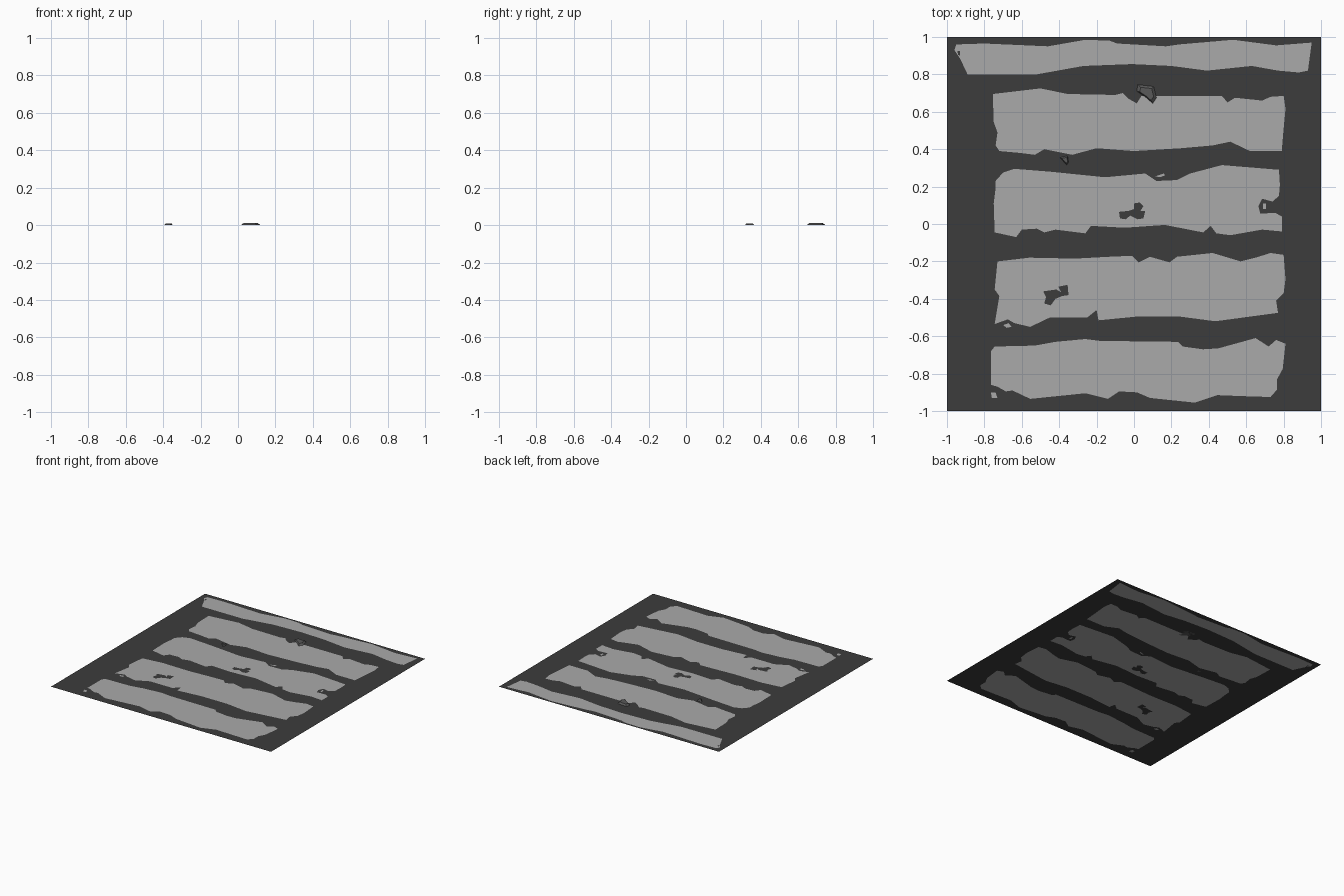
import bpy, bmesh
from mathutils import Vector
from mathutils.geometry import delaunay_2d_cdt


def material(name, v):
    m = bpy.data.materials.new(name)
    m.diffuse_color = (v, v, v, 1)
    return m


asphalt = material("dark asphalt", 0.045)
paint = material("worn white paint", 0.40)
stone = material("grey stone", 0.10)

# Painted stripe outlines, clockwise from the left end of the far edge
stripe_1 = [(-.95, .96), (-.8, .965), (-.46, .95), (-.26, .985), (-.13, .98), (-.09, .965),
            (.17, .95), (.24, .96), (.53, .985), (.76, .955), (.95, .97), (.93, .82), (.88, .81),
            (.77, .82), (.63, .845), (.39, .82), (.2, .845), (-.01, .855), (-.27, .845),
            (-.52, .80), (-.89, .80), (-.93, .885), (-.96, .93)]
stripe_2 = [(-.755, .695), (-.5, .725), (-.355, .695), (-.1, .69), (-.06, .70), (-.03, .67),
            (.015, .645), (.04, .685), (.47, .685), (.5, .65), (.54, .675), (.685, .66),
            (.73, .68), (.80, .685), (.81, .615), (.80, .51), (.79, .39), (.62, .39), (.515, .44),
            (.42, .42), (.25, .405), (0, .39), (-.2, .405), (-.33, .37), (-.48, .40),
            (-.53, .37), (-.61, .38), (-.72, .39), (-.74, .42), (-.73, .49), (-.75, .545)]
stripe_3 = [(-.74, .23), (-.70, .275), (-.64, .295), (-.45, .28), (-.155, .25), (.06, .27),
            (.12, .23), (.23, .235), (.3, .27), (.47, .315), (.775, .29), (.78, .21),
            (.775, .15), (.74, .12), (.685, .135), (.665, .095), (.675, .055), (.755, .06),
            (.79, .04), (.79, -.04), (.685, -.03), (.515, -.06), (.44, -.05), (.41, -.01),
            (.37, -.045), (.165, -.005), (-.05, -.02), (-.23, -.01), (-.26, -.05),
            (-.42, -.03), (-.48, -.045), (-.52, -.025), (-.60, -.03), (-.63, -.07),
            (-.745, -.045), (-.75, .11), (-.74, .19)]
stripe_4 = [(-.73, -.2), (-.56, -.18), (-.315, -.185), (-.13, -.175), (-.01, -.17),
            (.025, -.205), (.085, -.175), (.19, -.205), (.23, -.175), (.42, -.155),
            (.57, -.2), (.65, -.18), (.73, -.155), (.8, -.165), (.81, -.295), (.80, -.37),
            (.76, -.41), (.77, -.475), (.435, -.52), (.245, -.495), (.015, -.495),
            (-.19, -.515), (-.2, -.46), (-.25, -.5), (-.45, -.5), (-.555, -.55), (-.64, -.53),
            (-.675, -.51), (-.745, -.535), (-.72, -.385), (-.745, -.35)]
stripe_5 = [(-.765, -.68), (-.745, -.655), (-.53, -.65), (-.42, -.63), (-.26, -.615),
            (-.18, -.625), (.235, -.63), (.26, -.655), (.37, -.67), (.45, -.665), (.65, -.61),
            (.72, -.655), (.76, -.62), (.81, -.64), (.795, -.775), (.765, -.83), (.765, -.885),
            (.73, -.925), (.57, -.92), (.445, -.915), (.325, -.955), (.085, -.93),
            (.015, -.9), (-.08, -.895), (-.14, -.935), (-.26, -.905), (-.555, -.935),
            (-.65, -.89), (-.685, -.895), (-.73, -.87), (-.765, -.86)]

# Worn holes inside the stripes, and paint flecks beside them
hole_a = [(-.08, .065), (-.03, .07), (0, .08), (0, .11), (.03, .115), (.05, .095), (.035, .07),
          (.06, .07), (.05, .03), (.02, .025), (-.02, .045), (-.045, .025), (-.075, .03)]
hole_b = [(-.485, -.36), (-.415, -.35), (-.39, -.365), (-.405, -.335), (-.355, -.325),
          (-.35, -.38), (-.385, -.385), (-.42, -.4), (-.445, -.435), (-.48, -.425), (-.47, -.39)]
hole_c = [(-.945, .925), (-.93, .925), (-.93, .9), (-.94, .905)]
flecks = [[(.69, .11), (.705, .11), (.705, .08), (.69, .08)],
          [(.115, .255), (.16, .27), (.165, .26), (.14, .25)],
          [(-.765, -.9), (-.74, -.9), (-.73, -.93), (-.76, -.93)],
          [(-.7, -.54), (-.67, -.53), (-.655, -.55), (-.68, -.555)]]
# The first fleck lies in a bay of stripe 3, so every shape toggles paint on or off
shapes = [stripe_1, stripe_2, stripe_3, stripe_4, stripe_5, hole_a, hole_b, hole_c] + flecks


def inside(x, y, poly):
    hit = False
    for (x1, y1), (x2, y2) in zip(poly, poly[1:] + poly[:1]):
        if (y1 > y) != (y2 > y) and x < x1 + (y - y1) * (x2 - x1) / (y2 - y1):
            hit = not hit
    return hit


def add_object(name, verts, faces, mats):
    me = bpy.data.meshes.new(name)
    me.from_pydata(verts, [], faces)
    for m in mats:
        me.materials.append(m)
    ob = bpy.data.objects.new(name, me)
    bpy.context.collection.objects.link(ob)
    return ob


# Flat road tile, with the stripes cut into the same surface
points, edges = [], []
for poly in [[(-1, -1), (1, -1), (1, 1), (-1, 1)]] + shapes:
    s, n = len(points), len(poly)
    points += [Vector(p) for p in poly]
    edges += [(s + i, s + (i + 1) % n) for i in range(n)]
flat = delaunay_2d_cdt(points, edges, [], 0, 1e-5)
road = add_object("road_surface", [(p[0], p[1], 0) for p in flat[0]],
                  [tuple(f) for f in flat[2]], [asphalt, paint])
for f in road.data.polygons:
    f.material_index = sum(inside(f.center.x, f.center.y, s) for s in shapes) % 2


# Low faceted stones: base outline, smaller raised top
def pebble(name, outline, height, shrink):
    n = len(outline)
    cx, cy = (sum(p[k] for p in outline) / n for k in (0, 1))
    verts = [(x, y, 0) for x, y in outline]
    verts += [(cx + (x - cx) * shrink, cy + (y - cy) * shrink, height) for x, y in outline]
    faces = [(i, (i + 1) % n, n + (i + 1) % n, n + i) for i in range(n)]
    faces += [tuple(range(n, 2 * n)), tuple(reversed(range(n)))]
    ob = add_object(name, verts, faces, [stone])
    bm = bmesh.new()
    bm.from_mesh(ob.data)
    bmesh.ops.recalc_face_normals(bm, faces=bm.faces)
    bm.to_mesh(ob.data)
    bm.free()


pebble("large_pebble", [(.015, .71), (.06, .68), (.1, .645), (.12, .675), (.105, .735), (.02, .745)], .012, .7)
pebble("small_pebble", [(-.395, .355), (-.36, .315), (-.35, .33), (-.355, .365)], .01, .65)
